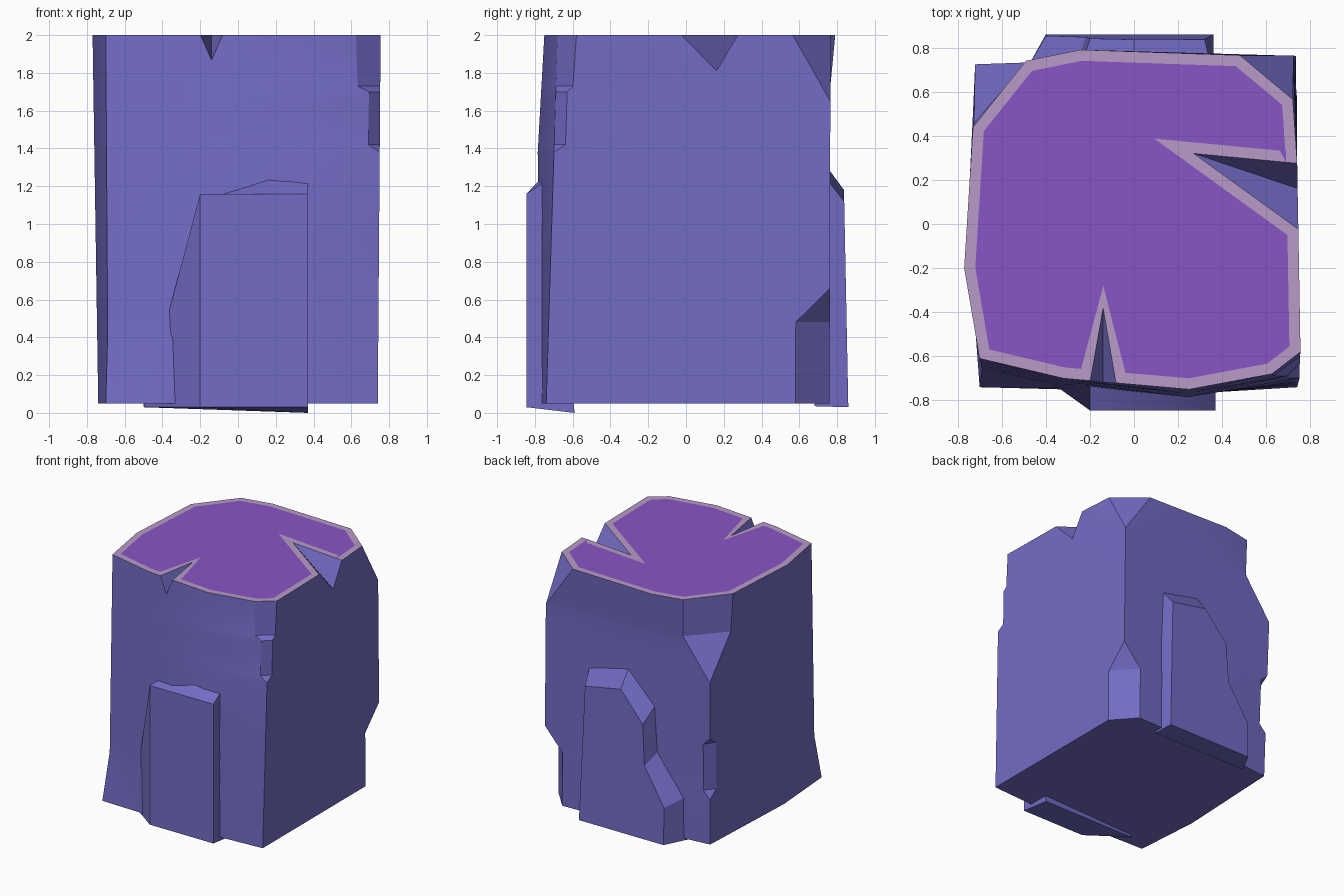
import bpy, bmesh
from mathutils import Vector

if "Cube" in bpy.data.objects:
    bpy.data.objects.remove(bpy.data.objects["Cube"])


def material(name, rgb):
    m = bpy.data.materials.new(name)
    m.diffuse_color = (*rgb, 1)
    m.use_nodes = True
    m.node_tree.nodes["Principled BSDF"].inputs["Base Color"].default_value = m.diffuse_color
    return m


stone = material("stone", (0.17, 0.15, 0.56))
edge = material("top_edge", (0.48, 0.33, 0.58))
top = material("top_surface", (0.25, 0.09, 0.57))


def smooth(ob):
    bpy.ops.object.select_all(action='DESELECT')
    ob.select_set(True)
    bpy.context.view_layer.objects.active = ob
    bpy.ops.object.shade_smooth_by_angle(angle=0.4)


def make(name, bm):
    bmesh.ops.recalc_face_normals(bm, faces=bm.faces)
    me = bpy.data.meshes.new(name)
    bm.to_mesh(me)
    bm.free()
    me.materials.append(stone)
    ob = bpy.data.objects.new(name, me)
    bpy.context.collection.objects.link(ob)
    return ob


def loft(rings):
    bm = bmesh.new()
    vs = [[bm.verts.new(p) for p in r] for r in rings]
    n = len(vs[0])
    for a, b in zip(vs, vs[1:]):
        for i in range(n):
            bm.faces.new((a[i], a[(i + 1) % n], b[(i + 1) % n], b[i]))
    bm.faces.new(vs[0][::-1])
    bm.faces.new(vs[-1])
    return bm


def at(keys, z):
    # linear value between (z, a, b) keys
    if z <= keys[0][0]:
        return keys[0][1:]
    for (z0, a0, b0), (z1, a1, b1) in zip(keys, keys[1:]):
        if z <= z1 + 1e-6:
            t = (z - z0) / (z1 - z0)
            return (a0 + (a1 - a0) * t, b0 + (b1 - b0) * t)
    return keys[-1][1:]


def wall(*keys):
    # plain column of the body
    return lambda z: [at(keys, z)]


def corner(low, high, cuts, flip):
    # two columns that spread apart where the corner is chipped by (z, cx, cy)
    def points(z):
        x, y = at([(.05, *low), (2, *high)], z)
        cx, cy = at(cuts, z)
        pair = [(x, y - (cy if y > 0 else -cy)), (x - (cx if x > 0 else -cx), y)]
        return pair[::-1] if flip else pair
    return points


# Chip patterns of the three broken corners
front_chip = [(1.38, 0, 0), (1.42, .06, .06), (1.7, .06, .06), (1.73, .12, .09), (2, .13, .1)]
right_chip = [(.48, .16, .18), (.66, 0, 0), (1.65, 0, 0), (2, .24, .2)]
left_chip = [(.42, 0, 0), (.48, .06, .08), (.86, .06, .08), (.92, 0, 0), (1.38, 0, 0),
             (1.7, .24, .27), (2, .24, .3)]

# Body outline, anticlockwise from the front left corner
outline = [
    wall((.05, -.7, -.74), (.42, -.69, -.66), (2, -.7, -.61)),
    wall((.05, -.32, -.75), (2, -.32, -.7)),
    wall((.05, .25, -.77), (1.38, .25, -.785), (2, .25, -.75)),
    corner((.74, -.74), (.755, -.68), front_chip, True),
    wall((.05, .74, .28), (2, .74, .28)),
    corner((.74, .76), (.72, .765), right_chip, False),
    wall((1.65, -.24, .735), (2, -.24, .79)),
    corner((-.7, .69), (-.73, .74), left_chip, True),
    wall((.05, -.74, -.2), (2, -.77, -.2)),
]
levels = sorted({.05, 2} | {k[0] for c in (front_chip, right_chip, left_chip) for k in c})
bm = loft([[(*p, z) for f in outline for p in f(z)] for z in levels])
bmesh.ops.remove_doubles(bm, verts=bm.verts, dist=.0005)
body = make("rock_body", bm)


# Wedge notches in the top: tip, two mouth points, low point of the mouth
def notch(tip, *mouth):
    tip = Vector(tip)
    pts = [tip] + [tip + (Vector(p) - tip) * 1.2 for p in mouth]
    pts += [p + Vector((0, 0, .1)) for p in pts[:3]]
    bm = bmesh.new()
    for p in pts:
        bm.verts.new(p)
    bmesh.ops.convex_hull(bm, input=bm.verts)
    cutter = make("notch_cutter", bm)
    cutter.hide_render = True
    mod = body.modifiers.new("notch", 'BOOLEAN')
    mod.operation, mod.solver, mod.object = 'DIFFERENCE', 'EXACT', cutter
    bpy.context.view_layer.objects.active = body
    bpy.ops.object.modifier_apply(modifier=mod.name)
    bpy.data.objects.remove(cutter)


notch((-.14, -.38, 2), (-.2, -.72, 2), (-.08, -.73, 2), (-.14, -.74, 1.86))
notch((.27, .32, 2), (.74, .275, 2), (.74, -.02, 2), (.745, .16, 1.81))

# Inset the notched top into a pale rim and a purple cap
body.data.materials.append(edge)
body.data.materials.append(top)
bm = bmesh.new()
bm.from_mesh(body.data)
caps = [f for f in bm.faces if all(v.co.z > 1.999 for v in f.verts)]
if len(caps) > 1:
    caps = bmesh.ops.dissolve_faces(bm, faces=caps)["region"]
rim = bmesh.ops.inset_region(bm, faces=caps, thickness=.05, use_even_offset=True)["faces"]
for f in rim:
    f.material_index = 1
for f in caps:
    f.material_index = 2
    for v in f.verts:
        if abs(v.co.x + .14) < .03 and v.co.y > -.5 and v.co.y < .3:
            v.co.y = -.28
bm.to_mesh(body.data)
bm.free()
smooth(body)

# Front slab leaning on the body
face = [(-.2, .03), (.37, .03), (.37, 1.16), (.16, 1.16), (-.2, 1.16)]
foot = [(-.5, -.63, .03), (.37, -.59, 0), (.37, -.72, 1.24), (.16, -.72, 1.29), (-.2, -.7, 1.16)]
smooth(make("front_slab", loft([[(x, -.845, z) for x, z in face], foot])))

# Back slab with a stepped side, flaring towards the body
face = [(.36, .03), (.32, 1.12), (0, 1.18), (-.2, .95), (-.22, .62), (-.4, .33), (-.4, .03)]
smooth(make("back_slab", loft([
    [(x, .86 - .02 * z, z) for x, z in face],
    [(min(x * 1.25, .36), .68, z * 1.18) for x, z in face]])))
